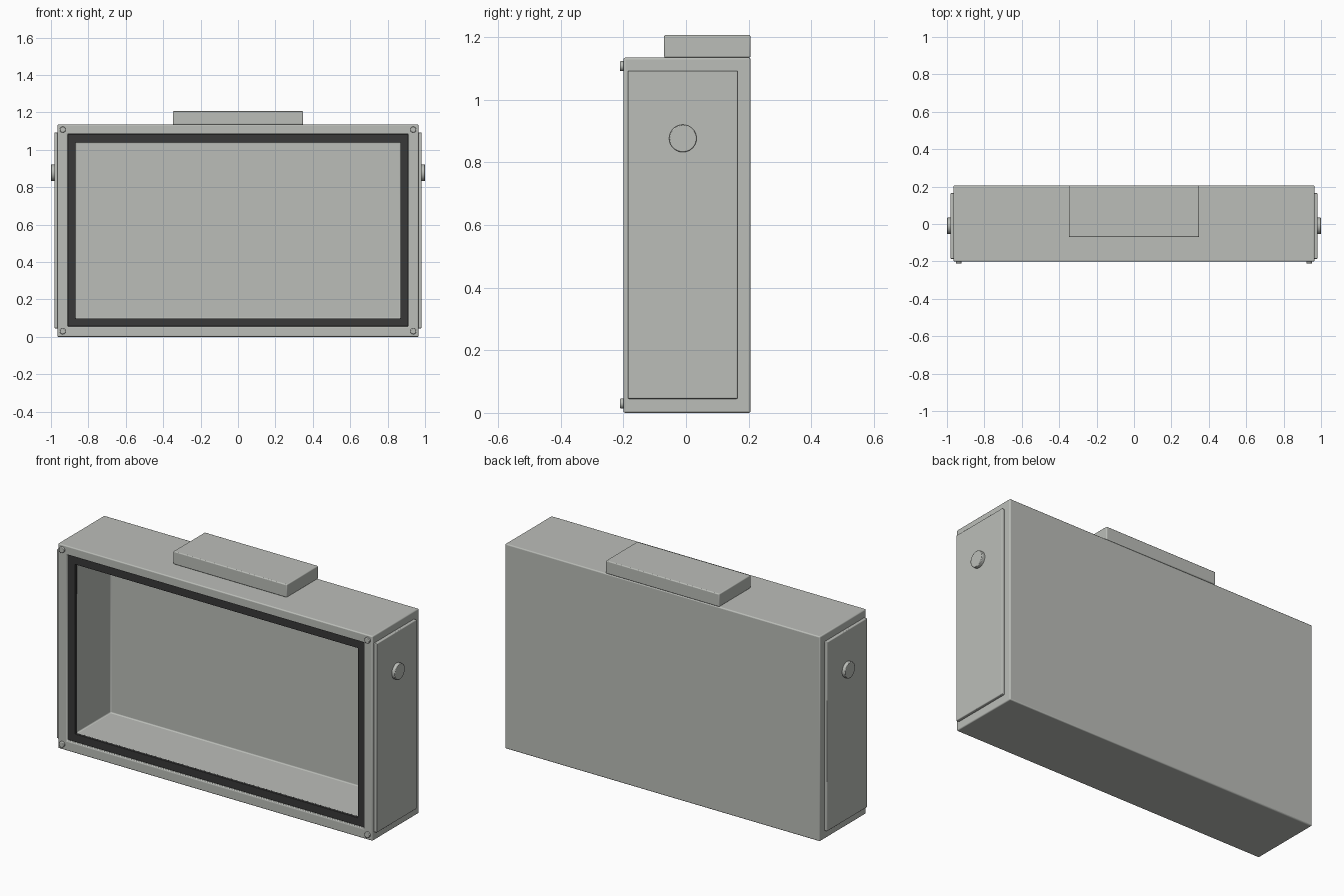
import bpy, bmesh, math
from mathutils import Matrix

if "Cube" in bpy.data.objects:
    bpy.data.objects.remove(bpy.data.objects["Cube"])


def material(name, color):
    m = bpy.data.materials.new(name)
    m.diffuse_color = (*color, 1)
    m.use_nodes = True
    m.node_tree.nodes["Principled BSDF"].inputs["Base Color"].default_value = m.diffuse_color
    return m


GREY = material("painted grey", (0.50, 0.515, 0.485))
DARK = material("dark rubber", (0.04, 0.04, 0.04))


def finish(name, bm, mat, bevel=0.0, segments=3):
    bmesh.ops.recalc_face_normals(bm, faces=bm.faces[:])
    mesh = bpy.data.meshes.new(name)
    bm.to_mesh(mesh)
    bm.free()
    mesh.materials.append(mat)
    ob = bpy.data.objects.new(name, mesh)
    bpy.context.collection.objects.link(ob)
    if bevel:
        mod = ob.modifiers.new("rounded edges", 'BEVEL')
        mod.width, mod.segments = bevel, segments
        mod.limit_method = 'ANGLE'
    bpy.ops.object.select_all(action='DESELECT')
    ob.select_set(True)
    bpy.context.view_layer.objects.active = ob
    bpy.ops.object.shade_smooth_by_angle(angle=math.radians(35))
    return ob


def box(name, lo, hi, mat, bevel):
    bm = bmesh.new()
    bmesh.ops.create_cube(bm, size=1)
    for v in bm.verts:
        v.co = [(lo[i] + hi[i]) / 2 + v.co[i] * (hi[i] - lo[i]) for i in range(3)]
    return finish(name, bm, mat, bevel)


def disc(name, center, radius, depth, axis, mat, bevel):
    bm = bmesh.new()
    bmesh.ops.create_cone(bm, cap_ends=True, segments=32, radius1=radius,
                          radius2=radius, depth=depth)
    turn = Matrix.Rotation(math.pi / 2, 4, 'Y' if axis == 'X' else 'X')
    bmesh.ops.transform(bm, matrix=Matrix.Translation(center) @ turn, verts=bm.verts)
    return finish(name, bm, mat, bevel, 2)


def rectangle_rings(name, rings, mat, bevel, closed):
    """Joins rectangles (half width, bottom, top, y) into one surface."""
    bm = bmesh.new()
    loops = [[bm.verts.new((sx * w, y, z)) for sx, z in
              ((-1, z0), (1, z0), (1, z1), (-1, z1))] for w, z0, z1, y in rings]
    pairs = list(zip(loops, loops[1:]))
    if closed:
        pairs.append((loops[-1], loops[0]))
    else:
        bm.faces.new(loops[0])
        bm.faces.new(loops[-1])
    for a, b in pairs:
        for i in range(4):
            j = (i + 1) % 4
            bm.faces.new((a[i], a[j], b[j], b[i]))
    return finish(name, bm, mat, bevel)


# Hollow case: back, outside, stepped opening, cavity
rectangle_rings("case", [
    (0.965, 0.0, 1.135, 0.206),
    (0.965, 0.0, 1.135, -0.20),
    (0.91, 0.055, 1.085, -0.20),
    (0.91, 0.055, 1.085, -0.172),
    (0.87, 0.097, 1.041, -0.172),
    (0.87, 0.097, 1.041, 0.126)], GREY, 0.006, False)

# Rubber seal seated in the step
rectangle_rings("seal", [
    (0.909, 0.056, 1.084, -0.171),
    (0.909, 0.056, 1.084, -0.188),
    (0.868, 0.099, 1.039, -0.188),
    (0.868, 0.099, 1.039, -0.171)], DARK, 0.002, True)

# Block on top
box("top_block", (-0.348, -0.07, 1.135), (0.348, 0.206, 1.207), GREY, 0.005)

# Side panels, knobs and corner screws, mirrored
for side, s in (("left", -1), ("right", 1)):
    xs = sorted((s * 0.95, s * 0.981))
    box(side + "_panel", (xs[0], -0.186, 0.045), (xs[1], 0.165, 1.093), GREY, 0.004)
    disc(side + "_knob", (s * 0.985, -0.01, 0.877), 0.044, 0.03, 'X', GREY, 0.003)
    for level, z in (("lower", 0.03), ("upper", 1.108)):
        disc(f"{side}_{level}_screw", (s * 0.937, -0.202, z), 0.016, 0.018, 'Y', GREY, 0.003)
